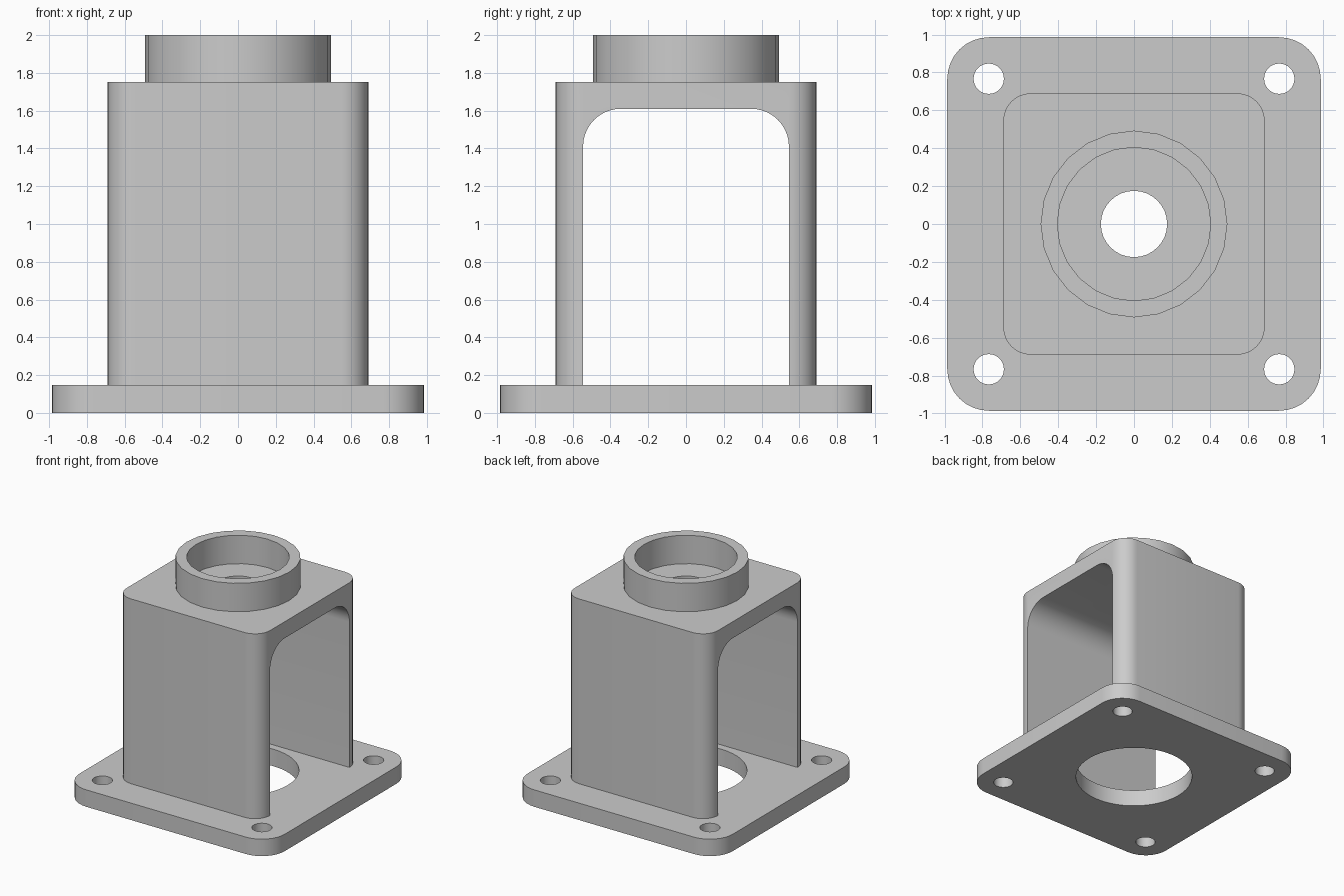
import bpy, bmesh
from math import cos, sin, pi, radians

if "Cube" in bpy.data.objects:
    bpy.data.objects.remove(bpy.data.objects["Cube"], do_unlink=True)

grey = bpy.data.materials.new("plain_grey")
grey.use_nodes = True
GREY = (0.6, 0.6, 0.6, 1)
grey.diffuse_color = GREY
grey.node_tree.nodes["Principled BSDF"].inputs["Base Color"].default_value = GREY


def circle(r, n, cx=0, cy=0):
    return [(cx + r * cos(2 * pi * i / n), cy + r * sin(2 * pi * i / n)) for i in range(n)]


def rounded_square(half, r, steps=8):
    """Outline of a square with rounded corners, counter-clockwise."""
    pts = []
    for k, (sx, sy) in enumerate([(1, 1), (-1, 1), (-1, -1), (1, -1)]):
        for i in range(steps + 1):
            a = (k + i / steps) * pi / 2
            pts.append((sx * (half - r) + r * cos(a), sy * (half - r) + r * sin(a)))
    return pts


def prism(name, outline, low, high, axis="z"):
    """Extrude an outline along z, or along x with the outline in (y, z)."""
    bm = bmesh.new()
    place = (lambda p: (p[0], p[1], low)) if axis == "z" else (lambda p: (low, p[0], p[1]))
    face = bm.faces.new([bm.verts.new(place(p)) for p in outline])
    new = bmesh.ops.extrude_face_region(bm, geom=[face])["geom"]
    shift = (0, 0, high - low) if axis == "z" else (high - low, 0, 0)
    bmesh.ops.translate(bm, vec=shift, verts=[v for v in new if isinstance(v, bmesh.types.BMVert)])
    bmesh.ops.recalc_face_normals(bm, faces=bm.faces)
    mesh = bpy.data.meshes.new(name)
    bm.to_mesh(mesh)
    bm.free()
    mesh.materials.append(grey)
    obj = bpy.data.objects.new(name, mesh)
    bpy.context.collection.objects.link(obj)
    return obj


def activate(obj):
    bpy.ops.object.select_all(action="DESELECT")
    obj.select_set(True)
    bpy.context.view_layer.objects.active = obj


def finish(obj, cutters):
    """Cut the openings, then shade smooth with sharp edges kept."""
    activate(obj)
    for cutter in cutters:
        mod = obj.modifiers.new("cut", "BOOLEAN")
        mod.operation, mod.solver, mod.object = "DIFFERENCE", "EXACT", cutter
        bpy.ops.object.modifier_apply(modifier=mod.name)
        bpy.data.objects.remove(cutter, do_unlink=True)
    bpy.ops.object.shade_smooth_by_angle(angle=radians(30))


BASE_TOP, ROOF_UNDER, ROOF_TOP, TOP = 0.147, 1.61, 1.753, 2.0

# Base plate with a large centre hole and four bolt holes
base = prism("base_plate", rounded_square(0.986, 0.22), 0, BASE_TOP)
holes = [prism("bolt_hole_cutter", circle(0.08, 32, x, y), -0.1, 0.3)
         for x in (-0.767, 0.767) for y in (-0.767, 0.767)]
holes.append(prism("centre_hole_cutter", circle(0.48, 48), -0.1, 0.3))
finish(base, holes)

# Housing: rounded block with an arched tunnel from side to side
housing = prism("housing", rounded_square(0.69, 0.145), BASE_TOP, ROOF_TOP)
half, r, steps = 0.545, 0.2, 10
arch = [(-half, 0), (half, 0)]
for side, start in ((1, 0), (-1, pi / 2)):
    for i in range(steps + 1):
        a = start + i / steps * pi / 2
        arch.append((side * (half - r) + r * cos(a), ROOF_UNDER - r + r * sin(a)))
tunnel = prism("tunnel_cutter", arch, -1, 1, axis="x")
shaft = prism("shaft_hole_cutter", circle(0.175, 32), 1.5, 1.9)
finish(housing, [tunnel, shaft])

# Collar ring on the roof
collar = prism("collar", circle(0.493, 24), ROOF_TOP, TOP)
finish(collar, [prism("bore_cutter", circle(0.405, 24), 1.6, 2.1)])
